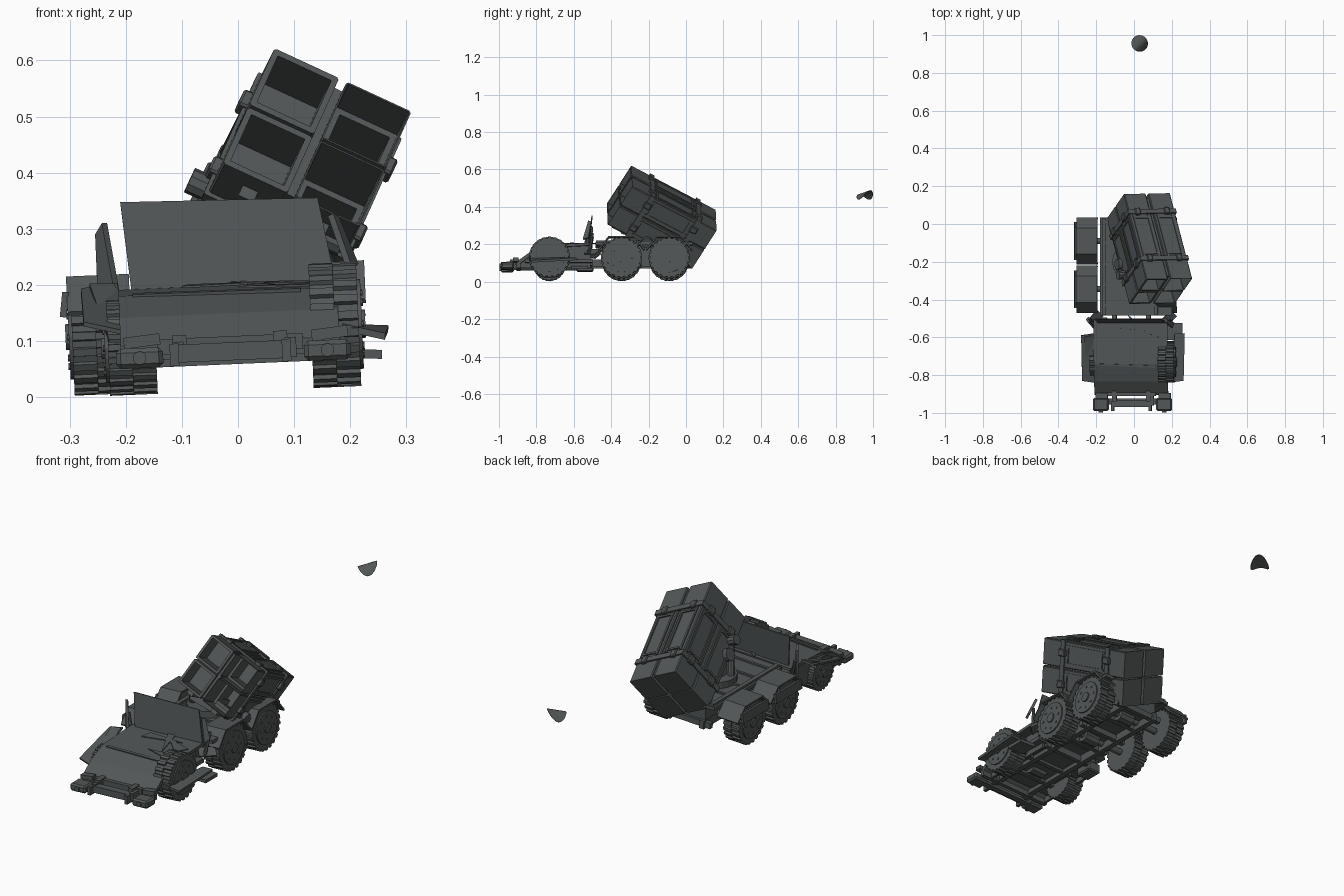
import bpy, bmesh
from math import radians, cos, sin, tau, sqrt
from mathutils import Matrix, Vector

cube = bpy.data.objects.get("Cube")
if cube:
    bpy.data.objects.remove(cube, do_unlink=True)

mat = bpy.data.materials.new("charred_grey")
mat.use_nodes = True
COLOUR = (0.085, 0.095, 0.095, 1)
mat.diffuse_color = COLOUR
mat.node_tree.nodes["Principled BSDF"].inputs["Base Color"].default_value = COLOUR

# Wrecked truck leans sideways; the launcher has its own tilted frame
TRUCK = Matrix.Rotation(radians(-2.5), 4, 'Y')
U = Vector((0.907, 0.018, -0.42)).normalized()
B = Vector((-0.226, 0.863, -0.452))
V = U.cross(B).normalized()
B = V.cross(U)
POD = Matrix.Translation((0.082, -0.13, 0.345)) @ Matrix((U, B, V)).transposed().to_4x4()


def finish(name, bm, frame=TRUCK, bevel=0, sheet=0):
    bmesh.ops.recalc_face_normals(bm, faces=bm.faces)
    mesh = bpy.data.meshes.new(name)
    bm.to_mesh(mesh)
    bm.free()
    mesh.materials.append(mat)
    ob = bpy.data.objects.new(name, mesh)
    ob.matrix_world = frame
    bpy.context.collection.objects.link(ob)
    if bevel:
        mod = ob.modifiers.new("edge_bevel", 'BEVEL')
        mod.width, mod.segments = bevel, 1
    if sheet:
        mod = ob.modifiers.new("sheet", 'SOLIDIFY')
        mod.thickness, mod.offset = sheet, 0


def add_box(bm, at, size, rot=(0, 0, 0)):
    m = Matrix.Translation(at)
    for angle, axis in zip(rot, "XYZ"):
        m = m @ Matrix.Rotation(radians(angle), 4, axis)
    bmesh.ops.create_cube(bm, size=1, matrix=m @ Matrix.Diagonal((*size, 1)))


def box(name, at, size, rot=(0, 0, 0), frame=TRUCK, bevel=0):
    bm = bmesh.new()
    add_box(bm, at, size, rot)
    finish(name, bm, frame, bevel)


def add_rod(bm, a, b, r, sides=12):
    a, b = Vector(a), Vector(b)
    m = Matrix.Translation((a + b) / 2) @ (b - a).to_track_quat('Z', 'Y').to_matrix().to_4x4()
    bmesh.ops.create_cone(bm, cap_ends=True, segments=sides, radius1=r, radius2=r,
                          depth=(b - a).length, matrix=m)


def rod(name, a, b, r, sides=12, frame=TRUCK):
    bm = bmesh.new()
    add_rod(bm, a, b, r, sides)
    finish(name, bm, frame)


def extrude(bm, points, shift):
    face = bm.faces.new([bm.verts.new(p) for p in points])
    out = bmesh.ops.extrude_face_region(bm, geom=[face])["geom"]
    bmesh.ops.translate(bm, verts=[g for g in out if isinstance(g, bmesh.types.BMVert)], vec=shift)


def prism(name, profile, x0, x1):
    """Side profile of (y, z) points, extruded across x."""
    bm = bmesh.new()
    extrude(bm, [(x0, y, z) for y, z in profile], (x1 - x0, 0, 0))
    finish(name, bm)


def plate(name, pts, thick=0.006):
    """Bent sheet-metal scrap through the given points."""
    bm = bmesh.new()
    bm.faces.new([bm.verts.new(p) for p in pts])
    finish(name, bm, Matrix(), sheet=thick)


def wheel(name, x, y, z, side, width=0.085, r=0.11):
    bm = bmesh.new()
    # Two staggered rows of cleats
    n = 22
    for row in (-1, 1):
        ring = []
        for i in range(n):
            for off, rad in ((0, r), (0.45, r), (0.55, r * 0.93), (0.95, r * 0.93)):
                t = (i + row * 0.25 + off) * tau / n
                ring.append((x, y + rad * cos(t), z + rad * sin(t)))
        extrude(bm, ring, (row * width / 2, 0, 0))
    # Rim, hub and bolts on the outer face
    face_x = x + side * width / 2
    add_rod(bm, (face_x, y, z), (face_x + side * 0.006, y, z), r * 0.72, 20)
    add_rod(bm, (face_x, y, z), (face_x + side * 0.012, y, z), r * 0.22, 12)
    for i in range(8):
        c = (y + r * 0.5 * cos(i * tau / 8), z + r * 0.5 * sin(i * tau / 8))
        add_rod(bm, (face_x, *c), (face_x + side * 0.009, *c), 0.006, 6)
    finish(name, bm)


# Wheels, axles and rear fenders; the right front wheel sits crushed under the hood
REAR = (-0.345, -0.09)
wheel("left_front_wheel", 0.178, -0.73, 0.122, 1)
wheel("right_front_wheel", -0.185, -0.73, 0.097, -1, r=0.085)
for label, side, x, r, top, fender in (("left", 1, 0.178, 0.11, 0.234, (0.125, 0.235)),
                                       ("right", -1, -0.248, 0.105, 0.228, (-0.297, -0.185))):
    for i, y in enumerate(REAR):
        wheel(f"{label}_rear_wheel_{i + 1}", x, y, 0.12, side, r=r)
        prism(f"{label}_rear_fender_{i + 1}",
              [(y - 0.125, 0.165), (y - 0.07, top), (y + 0.07, top), (y + 0.125, 0.165),
               (y + 0.12, 0.158), (y + 0.066, top - 0.008), (y - 0.066, top - 0.008),
               (y - 0.12, 0.158)], *fender)
        if side < 0:
            box("fender_lip", (-0.302, y, 0.178), (0.012, 0.2, 0.045), (0, 8, 0))
for i, y in enumerate((-0.73, *REAR)):
    rod(f"axle_{i + 1}", (-0.2, y, 0.11), (0.16, y, 0.11), 0.016)
    rod(f"differential_{i + 1}", (-0.05, y, 0.11), (0.03, y, 0.11), 0.035, 10)

# Ladder chassis
for x in (-0.1, 0.08):
    box("chassis_rail", (x, -0.455, 0.095), (0.025, 0.97, 0.04))
for i in range(8):
    box("cross_member", (-0.01, -0.9 + i * 0.13, 0.095), (0.26, 0.022, 0.028))
box("rear_deck", (0.02, -0.225, 0.195), (0.38, 0.52, 0.016))
box("deck_underframe", (-0.01, -0.215, 0.15), (0.2, 0.46, 0.075))
for x in (-0.15, 0.125):
    box("deck_edge_beam", (x, -0.225, 0.2), (0.02, 0.51, 0.028))
for i in range(5):
    box("deck_rib", (0, -0.43 + i * 0.11, 0.205), (0.3, 0.012, 0.01))
box("cab_floor", (-0.01, -0.68, 0.105), (0.36, 0.36, 0.02))
box("side_step", (0.215, -0.57, 0.068), (0.09, 0.09, 0.016), (0, 4, 0))
box("side_tank", (-0.17, -0.54, 0.085), (0.07, 0.09, 0.05), bevel=0.006)

# Crushed cab: folded sheet over the nose
prism("crushed_hood", [(-0.905, 0.065), (-0.905, 0.1), (-0.835, 0.15), (-0.745, 0.189),
                       (-0.53, 0.2), (-0.5, 0.2), (-0.5, 0.187), (-0.74, 0.174),
                       (-0.825, 0.135), (-0.885, 0.09), (-0.885, 0.065)], -0.205, 0.185)
for x in (-0.2, 0.125):
    prism("cab_side_sill", [(-0.9, 0.07), (-0.9, 0.1), (-0.83, 0.14), (-0.74, 0.176),
                            (-0.51, 0.19), (-0.51, 0.07)], x, x + 0.012)
box("hood_crease", (-0.03, -0.75, 0.188), (0.3, 0.012, 0.006), (12, 0, -2))
plate("upright_cab_wall", [(-0.19, -0.522, 0.19), (0.175, -0.522, 0.2),
                           (0.142, -0.502, 0.355), (-0.21, -0.502, 0.347)])
plate("torn_right_door", [(-0.21, -0.55, 0.155), (-0.245, -0.51, 0.17),
                          (-0.25, -0.5, 0.29), (-0.238, -0.52, 0.31)], 0.012)
plate("torn_left_door", [(0.2, -0.55, 0.225), (0.21, -0.52, 0.235),
                         (0.175, -0.505, 0.32), (0.165, -0.52, 0.325)], 0.012)
plate("right_front_fender", [(-0.205, -0.84, 0.115), (-0.275, -0.83, 0.13),
                             (-0.28, -0.59, 0.19), (-0.215, -0.58, 0.2)], 0.008)
plate("right_fender_skirt", [(-0.2, -0.83, 0.1), (-0.23, -0.83, 0.1),
                             (-0.265, -0.6, 0.2), (-0.22, -0.59, 0.2)])
plate("left_front_fender", [(0.185, -0.84, 0.125), (0.262, -0.83, 0.108),
                            (0.268, -0.58, 0.122), (0.215, -0.58, 0.12)], 0.012)


def on_hood(x, y):
    return x, y, 0.204 + (y + 0.53) * 0.05 + x * 0.044


for x, y, dx, dy in ((0.14, -0.74, -0.14, 0.05), (0.03, -0.53, 0.04, -0.16),
                     (-0.1, -0.6, 0.2, 0.03), (0.12, -0.66, -0.1, 0.1)):
    plate("hood_shard", [on_hood(x, y), on_hood(x + dx, y + dy),
                         on_hood(x + dy * 0.4, y + 0.05)], 0.004)
for x, lean in ((-0.2, -0.03), (0.19, 0.02)):
    rod("bent_pillar", (x, -0.52, 0.14), (x + lean, -0.5, 0.25), 0.008, 6)
    box("pillar_scrap", (x, -0.5, 0.15), (0.08, 0.05, 0.01), (20, 25, 40))

# Bumper assembly
for x in (-0.172, 0.163):
    box("bumper_end", (x, -0.955, 0.077), (0.084, 0.07, 0.036), bevel=0.008)
    rod("bumper_lamp", (x, -0.997, 0.077), (x, -0.985, 0.077), 0.012, 12)
    box("headlamp_shelf", (x + 0.005, -0.91, 0.107), (0.065, 0.03, 0.02), (0, -5, 0))
    box("bumper_bracket", (x * 0.6, -0.92, 0.085), (0.02, 0.08, 0.036))
box("bumper_bar", (-0.005, -0.95, 0.082), (0.2, 0.035, 0.032))
box("bumper_lower_bar", (-0.005, -0.94, 0.066), (0.27, 0.03, 0.014))
for x in (-0.11, 0.09):
    box("tow_hook", (x, -0.965, 0.08), (0.016, 0.05, 0.04))

# Launcher pedestal and rams
rod("turntable", (0, -0.2, 0.2), (0, -0.2, 0.235), 0.105, 20)
box("pedestal", (0.02, -0.2, 0.25), (0.14, 0.16, 0.07), (-25, 15, 0))
for a, b in (((-0.09, -0.22, 0.2), (-0.05, -0.27, 0.37)),
             ((0.16, -0.27, 0.2), (0.15, -0.33, 0.29))):
    rod("lift_ram", a, b, 0.018, 10, Matrix())
    rod("ram_joint", Vector(b) - U * 0.04, Vector(b) + U * 0.04, 0.024, 10, Matrix())

# Four open launch tubes; the left pair have lost their covers and look deeper
LENGTH, TUBE = 0.522, 0.127
for i, x in enumerate((-0.071, 0.071)):
    for j, z in enumerate((-0.0665, 0.0665)):
        bm = bmesh.new()
        add_box(bm, (x, 0, z), (TUBE, LENGTH, TUBE))
        long_edges = [e for e in bm.edges if abs(e.verts[0].co.y - e.verts[1].co.y) > 0.1]
        bmesh.ops.bevel(bm, geom=long_edges, offset=0.004, segments=1, affect='EDGES')
        mouth = min(bm.faces, key=lambda f: f.calc_center_median().y)
        if i:
            bmesh.ops.inset_individual(bm, faces=[mouth], thickness=0.003)
            bmesh.ops.inset_individual(bm, faces=[mouth], thickness=0.001,
                                       depth=-0.09 if j else -0.14)
        bmesh.ops.inset_individual(bm, faces=[mouth], thickness=0.012)
        bmesh.ops.inset_individual(bm, faces=[mouth], thickness=0.001, depth=-0.11)
        finish(f"launch_tube_{i}{j}", bm, POD)
box("tube_divider", (0, 0, 0), (0.018, 0.48, 0.24), frame=POD)

# Clamping bands, latches and framed outer panels
for y in (-0.135, 0.15):
    bm = bmesh.new()
    for s in (-1, 1):
        add_box(bm, (0, y, s * 0.133), (0.28, 0.026, 0.009))
        add_box(bm, (s * 0.1365, y, 0), (0.009, 0.026, 0.27))
    finish("clamp_band", bm, POD)
    for s in (-1, 1):
        for t in (-1, 1):
            box("corner_latch", (s * 0.139, y, t * 0.075), (0.024, 0.04, 0.034),
                frame=POD, bevel=0.004)
            box("face_latch", (s * 0.085, y, t * 0.135), (0.03, 0.04, 0.018),
                frame=POD, bevel=0.004)
for s in (-1, 1):
    for t in (-1, 1):
        bm = bmesh.new()
        for off in (-0.042, 0.042):
            add_box(bm, (s * 0.07 + off, 0.005, t * 0.131), (0.01, 0.25, 0.009))
            add_box(bm, (s * 0.135, 0.005, t * 0.066 + off), (0.009, 0.25, 0.01))
        for y in (-0.105, 0.115):
            add_box(bm, (s * 0.07, y, t * 0.131), (0.09, 0.01, 0.009))
            add_box(bm, (s * 0.135, y, t * 0.066), (0.009, 0.01, 0.09))
        finish("panel_frame", bm, POD)
    rod("side_trunnion", (s * 0.13, -0.03, -0.11), (s * 0.155, -0.03, -0.11), 0.03, 12, POD)
    box("underside_rail", (s * 0.07, -0.02, -0.14), (0.03, 0.4, 0.025), frame=POD)

# Detached round scrap far behind, folded over a diagonal ridge
bm = bmesh.new()
bmesh.ops.create_grid(bm, x_segments=10, y_segments=10, size=1)
for v in bm.verts:
    s = 0.043 * v.co.x * sqrt(1 - v.co.y ** 2 / 2)
    t = 0.043 * v.co.y * sqrt(1 - v.co.x ** 2 / 2)
    v.co = (0.03 + (t + s) / sqrt(2), 0.956 + (t - s) / sqrt(2), 0.477 + 0.25 * t - 20 * s * s)
finish("folded_fragment", bm, Matrix(), sheet=0.003)
